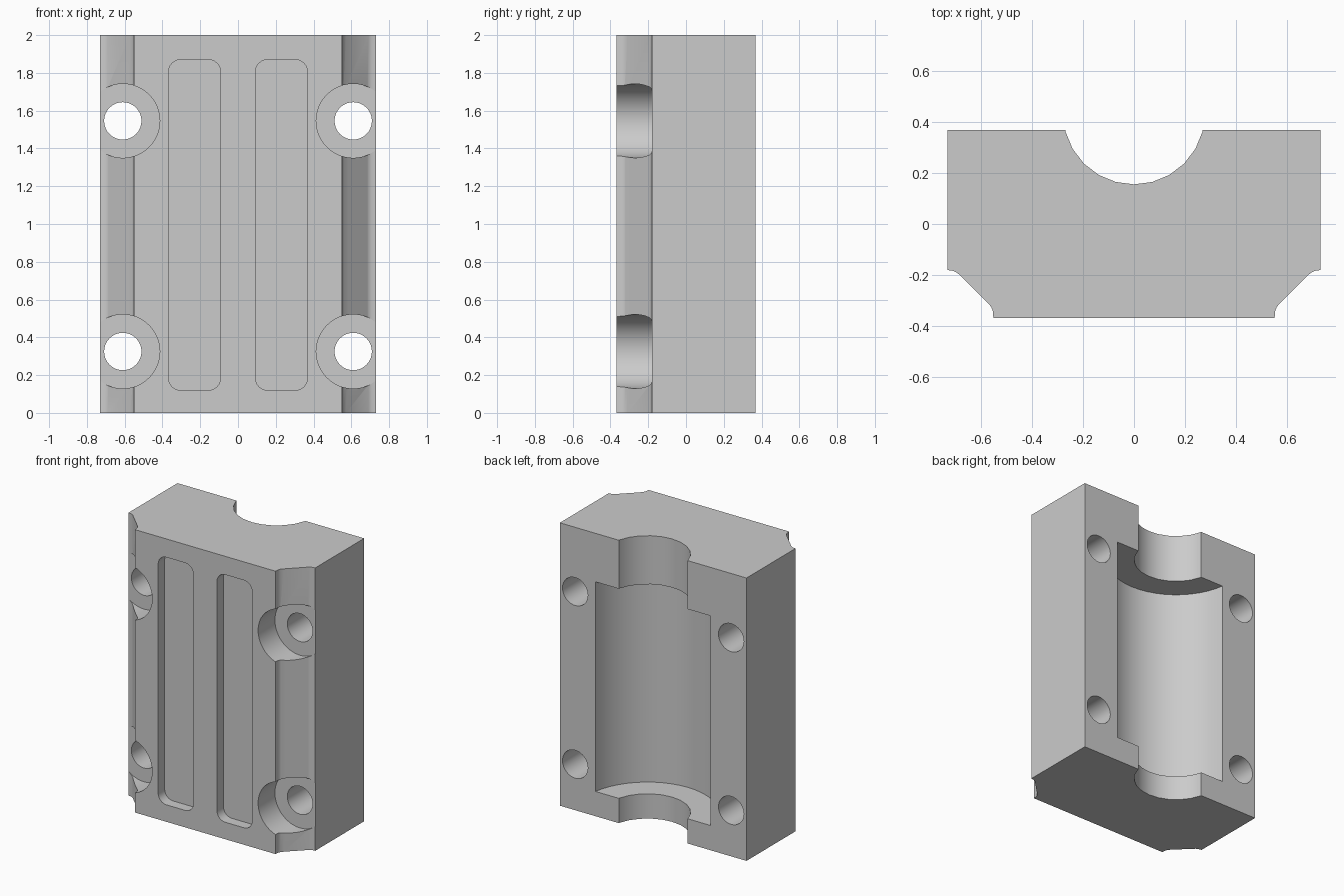
import bpy, bmesh, math
from mathutils import Matrix

if "Cube" in bpy.data.objects:
    bpy.data.objects.remove(bpy.data.objects["Cube"], do_unlink=True)

GREY = (0.6, 0.6, 0.6, 1.0)
mat = bpy.data.materials.new("light grey")
mat.use_nodes = True
mat.diffuse_color = GREY
mat.node_tree.nodes["Principled BSDF"].inputs["Base Color"].default_value = GREY

HEIGHT, HALF_W, FRONT, BACK = 2.0, 0.73, -0.367, 0.367
FLOOR = -0.179      # counterbore floor
BORE_Y = 0.432      # bore axis, just behind the mating face


def make_object(name, bm):
    bmesh.ops.recalc_face_normals(bm, faces=bm.faces[:])
    mesh = bpy.data.meshes.new(name)
    bm.to_mesh(mesh)
    bm.free()
    mesh.materials.append(mat)
    obj = bpy.data.objects.new(name, mesh)
    bpy.context.collection.objects.link(obj)
    return obj


def cylinder(name, radius, start, end, axis, segments):
    """Cylinder between two values on its axis, the other two given by start."""
    bm = bmesh.new()
    length = abs(end[axis] - start[axis])
    bmesh.ops.create_cone(bm, cap_ends=True, segments=segments,
                          radius1=radius, radius2=radius, depth=length)
    if axis == 1:
        bmesh.ops.rotate(bm, verts=bm.verts[:], matrix=Matrix.Rotation(math.pi / 2, 3, 'X'))
    bmesh.ops.translate(bm, verts=bm.verts[:], vec=[(a + b) / 2 for a, b in zip(start, end)])
    return make_object(name, bm)


def rounded_slot(name, x, z, width, height, depth, radius):
    bm = bmesh.new()
    bmesh.ops.create_cube(bm, size=1)
    bmesh.ops.scale(bm, verts=bm.verts[:], vec=(width, depth * 2, height))
    bmesh.ops.translate(bm, verts=bm.verts[:], vec=(x, FRONT, z))
    corners = [e for e in bm.edges if abs(e.verts[0].co.y - e.verts[1].co.y) > depth]
    bmesh.ops.bevel(bm, geom=corners, offset=radius, segments=6, profile=0.5, affect='EDGES')
    return make_object(name, bm)


# Body: extruded outline with filleted front chamfers
half = [(0.55, FRONT), (0.552, -0.342), (0.558, -0.325), (0.572, -0.308),
        (0.69, -0.192), (0.708, -0.183), (HALF_W, -0.18), (HALF_W, BACK)]
outline = half + [(-x, y) for x, y in reversed(half)]
bm = bmesh.new()
base = bm.faces.new([bm.verts.new((x, y, 0)) for x, y in outline])
top = bmesh.ops.extrude_face_region(bm, geom=[base])["geom"]
bmesh.ops.translate(bm, verts=[v for v in top if isinstance(v, bmesh.types.BMVert)],
                    vec=(0, 0, HEIGHT))
body = make_object("clamp_half_body", bm)

# Stepped bore along the back
cutters = [
    cylinder("through_bore_cutter", 0.277, (0, BORE_Y, -0.1), (0, BORE_Y, 2.1), 2, 24),
    cylinder("bearing_pocket_cutter", 0.455, (0, BORE_Y, 0.175), (0, BORE_Y, 1.657), 2, 48),
]

# Bolt holes, counterbores and front slots on both sides
for side in (-1, 1):
    x = side * 0.61
    for z in (0.325, 1.546):
        cutters.append(cylinder("counterbore_cutter", 0.196, (x, -0.6, z), (x, FLOOR, z), 1, 48))
        cutters.append(cylinder("bolt_hole_cutter", 0.099, (x, -0.5, z), (x, 0.5, z), 1, 32))
    cutters.append(rounded_slot("slot_cutter", side * 0.23, 0.995, 0.276, 1.75, 0.073, 0.065))

for cutter in cutters:
    cutter.hide_render = True
    mod = body.modifiers.new(cutter.name, 'BOOLEAN')
    mod.operation = 'DIFFERENCE'
    mod.solver = 'EXACT'
    mod.object = cutter

# Bake the cuts, then smooth the curved walls
for obj in bpy.context.selected_objects:
    obj.select_set(False)
bpy.context.view_layer.objects.active = body
body.select_set(True)
for mod in list(body.modifiers):
    bpy.ops.object.modifier_apply(modifier=mod.name)
for cutter in cutters:
    bpy.data.objects.remove(cutter, do_unlink=True)
bpy.ops.object.shade_smooth_by_angle(angle=math.radians(30))
